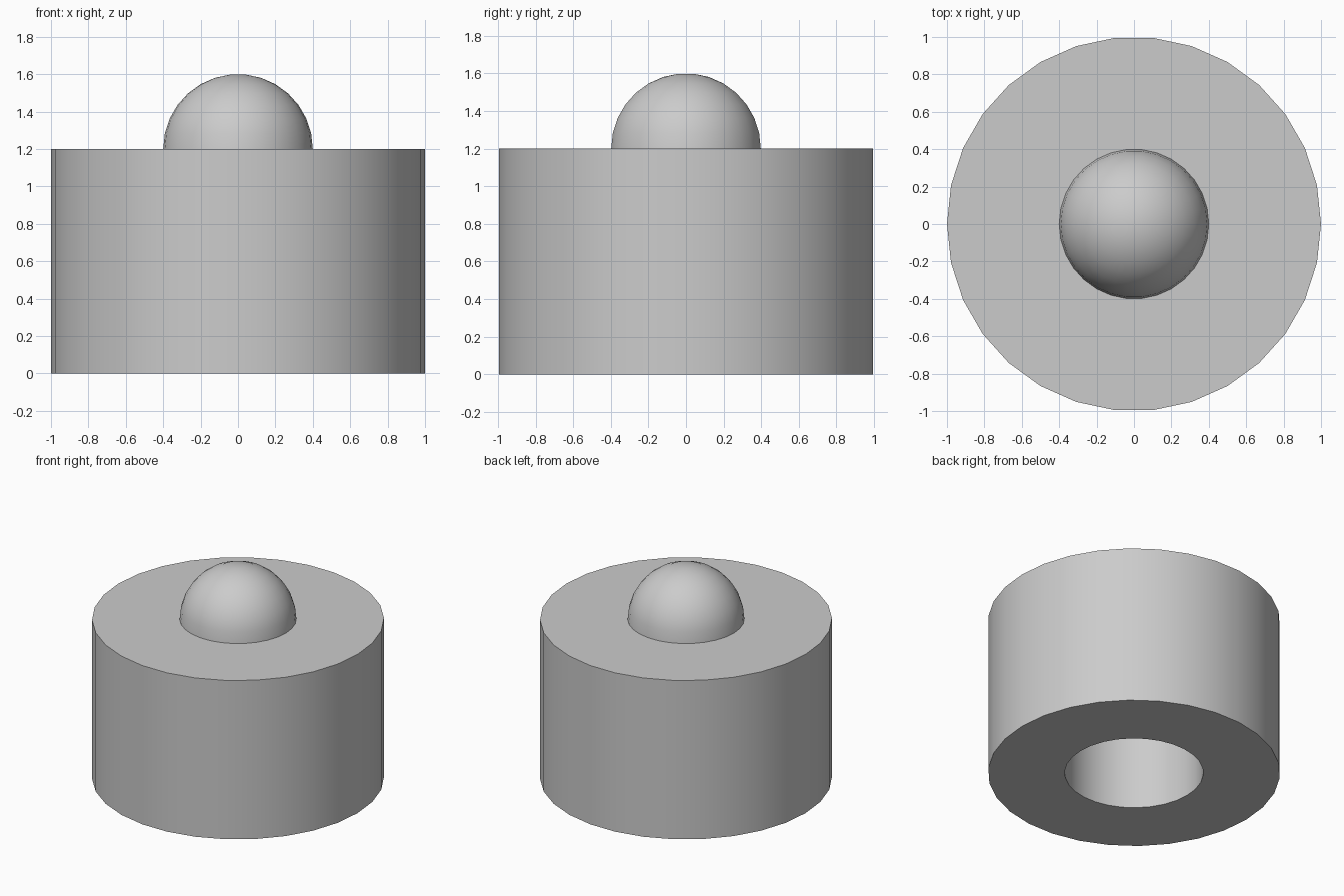
import bpy, bmesh
from math import sin, cos, pi, radians

SIDES = 30
RADIUS, HEIGHT = 1.0, 1.2
HOLE_RADIUS, HOLE_DEPTH = 0.475, 0.8
KNOB_RADIUS = 0.4

cube = bpy.data.objects.get("Cube")
if cube:
    bpy.data.objects.remove(cube, do_unlink=True)

grey = bpy.data.materials.new("light grey")
grey.use_nodes = True
colour = (0.6, 0.6, 0.6, 1)
grey.diffuse_color = colour
grey.node_tree.nodes["Principled BSDF"].inputs["Base Color"].default_value = colour


def lathe(name, profile):
    """Revolve (radius, z) points about z, closing both ends with flat caps."""
    bm = bmesh.new()
    rings = []
    for r, z in profile:
        angles = [2 * pi * i / SIDES for i in range(SIDES)]
        rings.append([bm.verts.new((r * cos(a), r * sin(a), z)) for a in angles])
    for low, high in zip(rings, rings[1:]):
        for i in range(SIDES):
            j = (i + 1) % SIDES
            bm.faces.new((low[i], low[j], high[j], high[i]))
    bm.faces.new(rings[0])
    bm.faces.new(rings[-1])
    bmesh.ops.recalc_face_normals(bm, faces=bm.faces)
    mesh = bpy.data.meshes.new(name)
    bm.to_mesh(mesh)
    bm.free()
    mesh.materials.append(grey)
    obj = bpy.data.objects.new(name, mesh)
    bpy.context.collection.objects.link(obj)
    bpy.ops.object.select_all(action="DESELECT")
    obj.select_set(True)
    bpy.context.view_layer.objects.active = obj
    bpy.ops.object.shade_smooth_by_angle(angle=radians(30))
    return obj


# Thick drum with a round socket in its underside
lathe("drum_body", [(HOLE_RADIUS, HOLE_DEPTH), (HOLE_RADIUS, 0),
                    (RADIUS, 0), (RADIUS, HEIGHT)])

# Half-ball knob on top, with a tiny flat cap at the pole
step = 2 * pi / SIDES
lathe("dome_knob", [(KNOB_RADIUS * cos(k * step), HEIGHT + KNOB_RADIUS * sin(k * step))
                    for k in range(8)])
